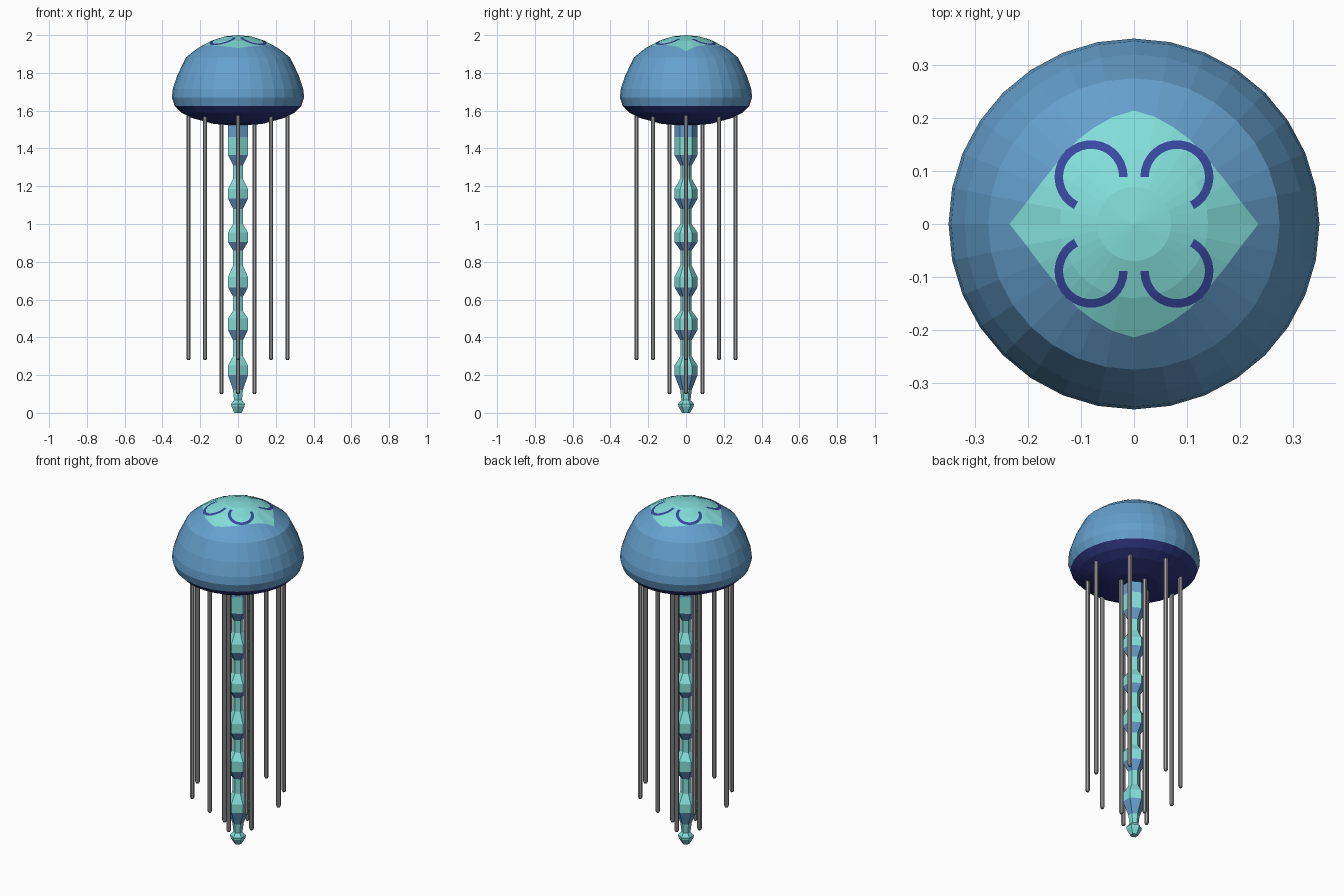
import bpy, bmesh, math

if "Cube" in bpy.data.objects:
    bpy.data.objects.remove(bpy.data.objects["Cube"])


def mat(name, rgb):
    lin = [((c / 255 + 0.055) / 1.055) ** 2.4 for c in rgb]
    m = bpy.data.materials.new(name)
    m.diffuse_color = (*lin, 1)
    m.use_nodes = True
    m.node_tree.nodes["Principled BSDF"].inputs["Base Color"].default_value = m.diffuse_color
    return m


BLUE = mat("bell blue", (101, 160, 205))
TURQ = mat("turquoise", (131, 222, 218))
NAVY = mat("navy", (56, 72, 160))
UNDER = mat("deep navy", (46, 54, 128))
GREY = mat("tentacle grey", (160, 160, 160))


def finish(name, bm, mats, recalc=True):
    if recalc:
        bmesh.ops.recalc_face_normals(bm, faces=bm.faces)
    me = bpy.data.meshes.new(name)
    bm.to_mesh(me)
    bm.free()
    for m in mats:
        me.materials.append(m)
    ob = bpy.data.objects.new(name, me)
    bpy.context.collection.objects.link(ob)
    return ob


def loft(bm, rings, bands):
    """Skin a list of point rings; bands gives the material index of each gap."""
    loops = [[bm.verts.new(p) for p in ring] for ring in rings]
    for a, b, mi in zip(loops, loops[1:], bands):
        n = max(len(a), len(b))
        for i in range(n):
            j = (i + 1) % n
            if len(a) == 1:
                f = bm.faces.new((a[0], b[i], b[j]))
            elif len(b) == 1:
                f = bm.faces.new((a[i], b[0], a[j]))
            else:
                f = bm.faces.new((a[i], b[i], b[j], a[j]))
            f.material_index = mi


def ring(r, z, n, phase=0.0, cx=0.0, cy=0.0):
    if r == 0:
        return [(cx, cy, z)]
    return [(cx + r * math.cos(phase + math.tau * i / n),
             cy + r * math.sin(phase + math.tau * i / n), z) for i in range(n)]


# Bell: faceted dome with a four-pointed turquoise patch and a bulging underside
N = 32
TOP = [(0, 2.0), (.07, 1.993), (.14, 1.970), (.21, 1.935), (.275, 1.882),
       (.32, 1.79), (.345, 1.715), (.35, 1.67), (.335, 1.625)]
BOTTOM = [(.30, 1.59), (.24, 1.56), (.13, 1.53), (0, 1.52)]
PATCH = [.235, .207, .193, .186, .187, .191, .197, .206, .214]


def dome_z(r):
    for (r0, z0), (r1, z1) in zip(TOP, TOP[1:]):
        if r <= r1:
            return z0 + (z1 - z0) * (r - r0) / (r1 - r0)


def patch_ring():
    pts = []
    for i in range(N):
        k = i % 16
        r = PATCH[k if k <= 8 else 16 - k]
        a = math.tau * i / N
        pts.append((r * math.cos(a), r * math.sin(a), dome_z(r)))
    return pts


rings = [ring(r, z, N) for r, z in TOP + BOTTOM]
rings[3] = patch_ring()
bm = bmesh.new()
loft(bm, rings, [1] * 3 + [0] * 5 + [2] * 4)
finish("bell", bm, [BLUE, TURQ, UNDER])

# Four navy horseshoe markings lying on the dome
bm = bmesh.new()
STEPS = 20
for sx in (1, -1):
    for sy in (1, -1):
        rows = []
        for i in range(STEPS + 1):
            a = math.radians(-62 + 242 * i / STEPS)
            row = []
            for rad in (.053, .061, .069):
                x, y = .081 + rad * math.cos(a), .089 + rad * math.sin(a)
                row.append(bm.verts.new((sx * x, sy * y, dome_z(math.hypot(x, y)) + .002)))
            rows.append(row)
        for p, q in zip(rows, rows[1:]):
            for k in (0, 1):
                f = bm.faces.new((p[k], p[k + 1], q[k + 1], q[k]))
                f.normal_update()
                if f.normal.z < 0:
                    f.normal_flip()
finish("horseshoe_markings", bm, [NAVY], recalc=False)

# Central arm: six-sided beaded stem, blue under each bead
THIN, FAT = .030, .061
prof = [(0, 1.56, 0), (FAT, 1.56, 0), (FAT, 1.46, 1), (FAT, 1.365, 0), (THIN, 1.31, 1)]
for a, b, c, d in [(1.24, 1.185, 1.135, 1.08), (1.00, .955, .905, .86),
                   (.78, .72, .665, .615), (.54, .50, .44, .385), (.30, .25, .20, .12)]:
    prof += [(THIN, a, 1), (FAT, b, 1), (FAT, c, 0), (THIN, d, 1)]
prof += [(.024, .068, 1), (.042, .047, 1), (.040, .033, 1), (.021, 0, 1), (0, 0, 1)]
bm = bmesh.new()
loft(bm, [ring(r, z, 6, math.pi / 2) for r, z, _ in prof], [p[2] for p in prof])
finish("central_arm", bm, [BLUE, TURQ])


# Tentacles: eight long outer ones and four inner ones
def tentacle(name, x, y, z0, z1):
    r = .0125
    b = bmesh.new()
    p = [(0, z1), (r, z1), (r, z0 + .01), (r * .6, z0), (0, z0)]
    loft(b, [ring(pr, pz, 8, math.pi / 8, x, y) for pr, pz in p], [0] * 4)
    finish(name, b, [GREY])


for i in range(8):
    a = math.tau * i / 8
    r = .262 if i % 2 == 0 else .247
    tentacle(f"outer_tentacle_{i + 1}", r * math.cos(a), r * math.sin(a), .28, 1.575)
for i in range(4):
    a = math.tau * i / 4
    tentacle(f"inner_tentacle_{i + 1}", .087 * math.cos(a), .087 * math.sin(a), .10, 1.57)
